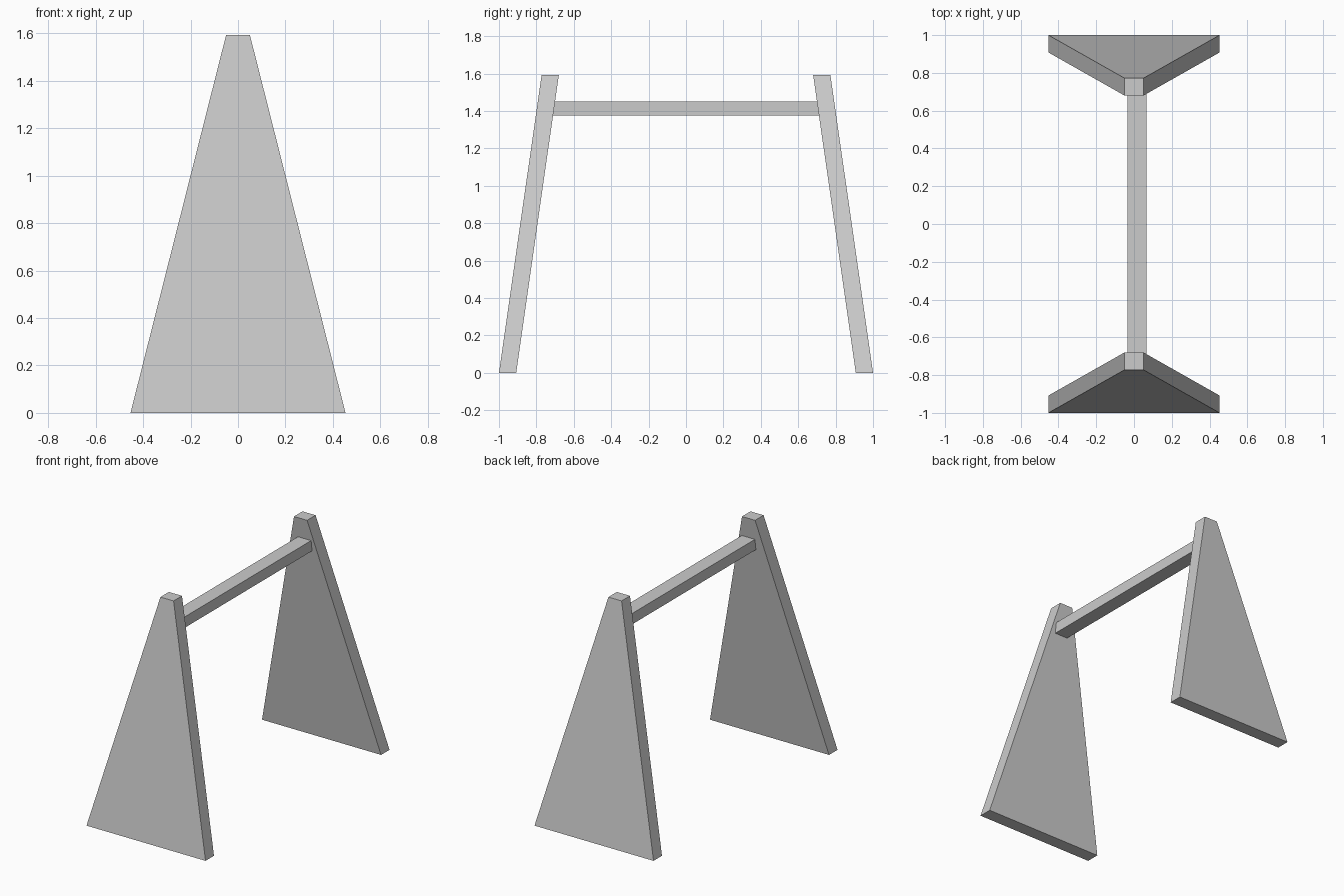
import bpy
import bmesh

cube = bpy.data.objects.get("Cube")
if cube:
    bpy.data.objects.remove(cube, do_unlink=True)

grey = bpy.data.materials.new("light grey")
grey.use_nodes = True
colour = (0.6, 0.6, 0.6, 1)
grey.diffuse_color = colour
grey.node_tree.nodes["Principled BSDF"].inputs["Base Color"].default_value = colour


def loft(name, start, end):
    """Solid between two matching four-point outlines."""
    bm = bmesh.new()
    a = [bm.verts.new(p) for p in start]
    b = [bm.verts.new(p) for p in end]
    bm.faces.new(a)
    bm.faces.new(b)
    for i in range(4):
        j = (i + 1) % 4
        bm.faces.new((a[i], a[j], b[j], b[i]))
    bmesh.ops.recalc_face_normals(bm, faces=bm.faces)
    mesh = bpy.data.meshes.new(name)
    bm.to_mesh(mesh)
    bm.free()
    mesh.materials.append(grey)
    obj = bpy.data.objects.new(name, mesh)
    bpy.context.collection.objects.link(obj)
    return obj


def outline(half_width, outer, inner, z):
    return [(-half_width, outer, z), (half_width, outer, z),
            (half_width, inner, z), (-half_width, inner, z)]


# Tapered end panels leaning towards each other
for name, side in (("front_panel", -1), ("back_panel", 1)):
    loft(name,
         outline(0.453, side * 1.0, side * 0.908, 0),
         outline(0.05, side * 0.772, side * 0.68, 1.593))

# Crossbar, set slightly off centre
left, right, low, high = -0.034, 0.066, 1.375, 1.45
ends = [[(left, y, low), (right, y, low), (right, y, high), (left, y, high)]
        for y in (-0.715, 0.715)]
loft("crossbar", *ends)
